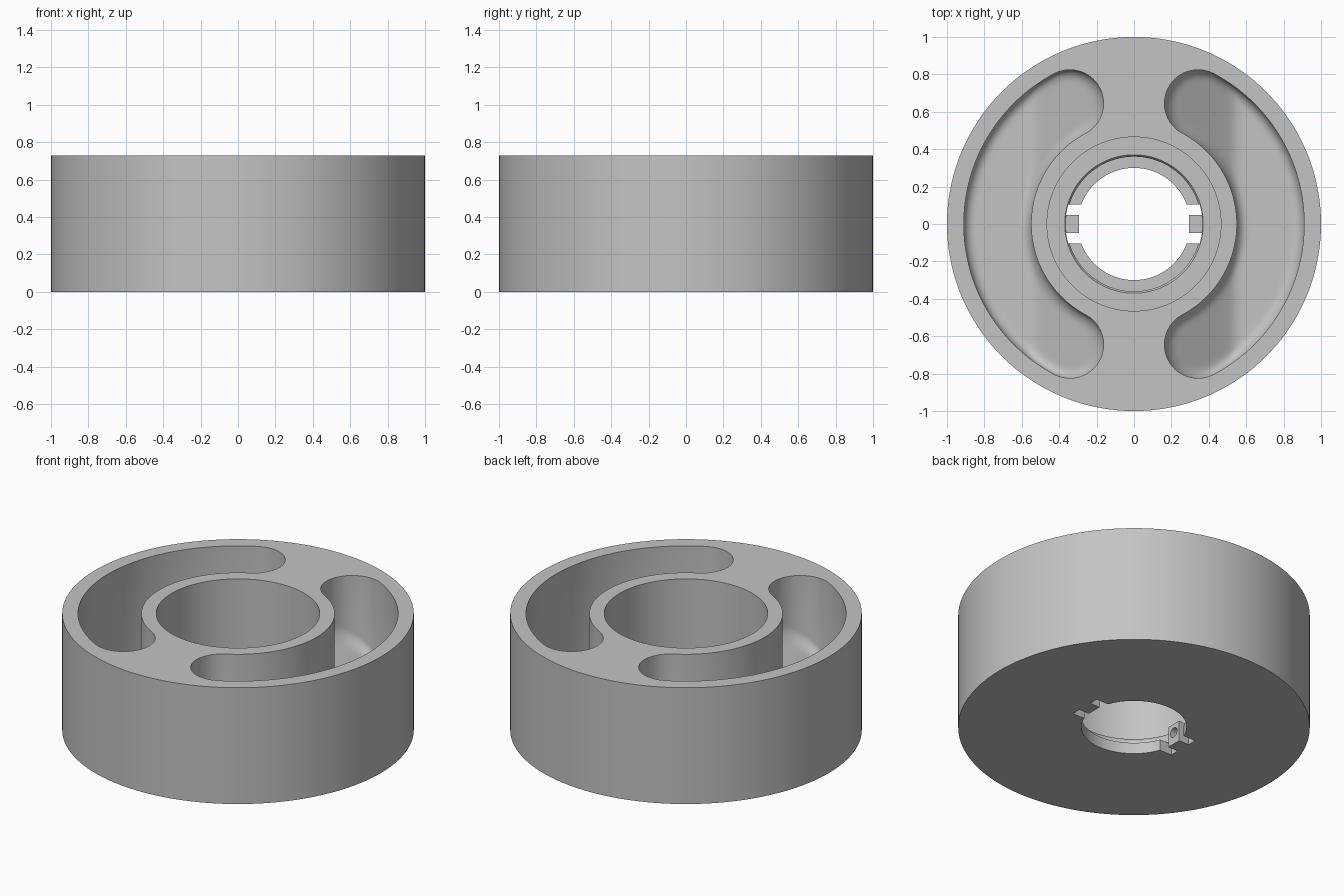
import bpy, bmesh, math
from mathutils import Matrix

cube = bpy.data.objects.get("Cube")
if cube:
    bpy.data.objects.remove(cube, do_unlink=True)

HEIGHT = 0.73
FLOOR = 0.09      # pocket floor height
FILLET = 0.06     # pocket floor fillet radius

grey = bpy.data.materials.new("plain grey")
grey.use_nodes = True
colour = (0.55, 0.55, 0.55, 1)
grey.diffuse_color = colour
grey.node_tree.nodes["Principled BSDF"].inputs["Base Color"].default_value = colour


def make_object(name, bm):
    bmesh.ops.recalc_face_normals(bm, faces=bm.faces)
    mesh = bpy.data.meshes.new(name)
    bm.to_mesh(mesh)
    bm.free()
    mesh.materials.append(grey)
    obj = bpy.data.objects.new(name, mesh)
    bpy.context.collection.objects.link(obj)
    return obj


def skin(bm, loops, closed):
    """Join loops of equal length with quads."""
    rings = [[bm.verts.new(p) for p in loop] for loop in loops]
    pairs = list(zip(rings, rings[1:]))
    if closed:
        pairs.append((rings[-1], rings[0]))
    for a, b in pairs:
        for i in range(len(a)):
            j = (i + 1) % len(a)
            bm.faces.new((a[i], a[j], b[j], b[i]))
    return rings


def lathe(name, profile, steps=144):
    bm = bmesh.new()
    turns = [math.tau * i / steps for i in range(steps)]
    skin(bm, [[(r * math.cos(t), r * math.sin(t), z) for t in turns]
              for r, z in profile], True)
    return make_object(name, bm)


def box(name, low, high):
    bm = bmesh.new()
    bmesh.ops.create_cube(bm, size=1)
    for v in bm.verts:
        v.co = [a if c < 0 else b for c, a, b in zip(v.co, low, high)]
    return make_object(name, bm)


def floor_height(x):
    """Flat floor that ramps up softly towards the bridges."""
    soft = 0.015
    return FLOOR + 0.75 * soft * math.log(1 + math.exp((0.54 - x) / soft))


def slot_outline(inset):
    """Curved slot with round ends, as (x, y) points."""
    mid, half, end = 0.73, 0.18 - inset, math.radians(62)
    arc, cap = 72, 20
    pts = []
    for side in (1, -1):
        for i in range(arc + 1):
            t = side * end * (2 * i / arc - 1)
            r = mid + side * half
            pts.append((r * math.cos(t), r * math.sin(t)))
        t = side * end
        for i in range(1, cap):
            a = t + math.pi * i / cap + (0 if side > 0 else math.pi)
            pts.append((mid * math.cos(t) + half * math.cos(a),
                        mid * math.sin(t) + half * math.sin(a)))
    return pts


def pocket_cutter(name, turn):
    bm = bmesh.new()
    loops = [[(x, y, HEIGHT + 0.1) for x, y in slot_outline(0)]]
    steps = [(FILLET * (1 - math.cos(a)), FILLET * (1 - math.sin(a)))
             for a in (math.pi / 2 * i / 6 for i in range(7))]
    steps += [(d, 0) for d in (0.08, 0.1, 0.12, 0.14, 0.16, 0.18)]
    for inset, lift in steps:
        loops.append([(x, y, floor_height(x) + lift)
                      for x, y in slot_outline(inset)])
    rings = skin(bm, loops, False)
    bm.faces.new(rings[0])
    bmesh.ops.remove_doubles(bm, verts=bm.verts, dist=0.0005)
    bmesh.ops.rotate(bm, verts=bm.verts, matrix=Matrix.Rotation(turn, 3, 'Z'))
    return make_object(name, bm)


def drill_cutter(name, side):
    """Radial drill with a pointed tip."""
    bm = bmesh.new()
    loops = [[(side * x, r * math.cos(t), 0.075 + r * math.sin(t))
              for t in (math.tau * i / 24 for i in range(24))]
             for x, r in ((0.2, 0.03), (0.55, 0.03), (0.58, 0.001))]
    rings = skin(bm, loops, False)
    bm.faces.new(rings[0])
    bm.faces.new(rings[-1])
    return make_object(name, bm)


def cut(target, cutter):
    cutter.hide_render = True
    mod = target.modifiers.new("cut", 'BOOLEAN')
    mod.operation, mod.solver, mod.object = 'DIFFERENCE', 'EXACT', cutter
    bpy.context.view_layer.objects.active = target
    bpy.ops.object.modifier_apply(modifier=mod.name)


# Wheel body with a stepped bore
body = lathe("wheel_body", [
    (1, 0), (1, HEIGHT), (0.465, HEIGHT), (0.465, 0.135), (0.37, 0.135),
    (0.36, 0.12), (0.36, 0.07), (0.3, 0.07), (0.3, 0)])
parts = [body]
cutters = []

for side, label in ((1, "left"), (-1, "right")):
    # Curved pocket and the notch through the bore lip
    pocket = pocket_cutter("pocket_cutter", 0 if side > 0 else math.pi)
    xs = sorted((side * 0.2, side * 0.365))
    notch = box("notch_cutter", (xs[0], -0.105, -0.1), (xs[1], 0.105, 0.13))
    drill = drill_cutter("drill_cutter", side)
    for cutter in (pocket, notch, drill):
        cut(body, cutter)
    # Drilled block standing in the notch
    xs = sorted((side * 0.295, side * 0.367))
    block = box(label + "_key_block", (xs[0], -0.048, 0), (xs[1], 0.048, 0.13))
    cut(block, drill)
    parts.append(block)
    cutters += [pocket, notch, drill]

for cutter in cutters:
    bpy.data.objects.remove(cutter, do_unlink=True)

# Smooth curved walls, sharp rims
bpy.ops.object.select_all(action='DESELECT')
for part in parts:
    part.select_set(True)
bpy.context.view_layer.objects.active = body
bpy.ops.object.shade_smooth_by_angle(angle=math.radians(30))
